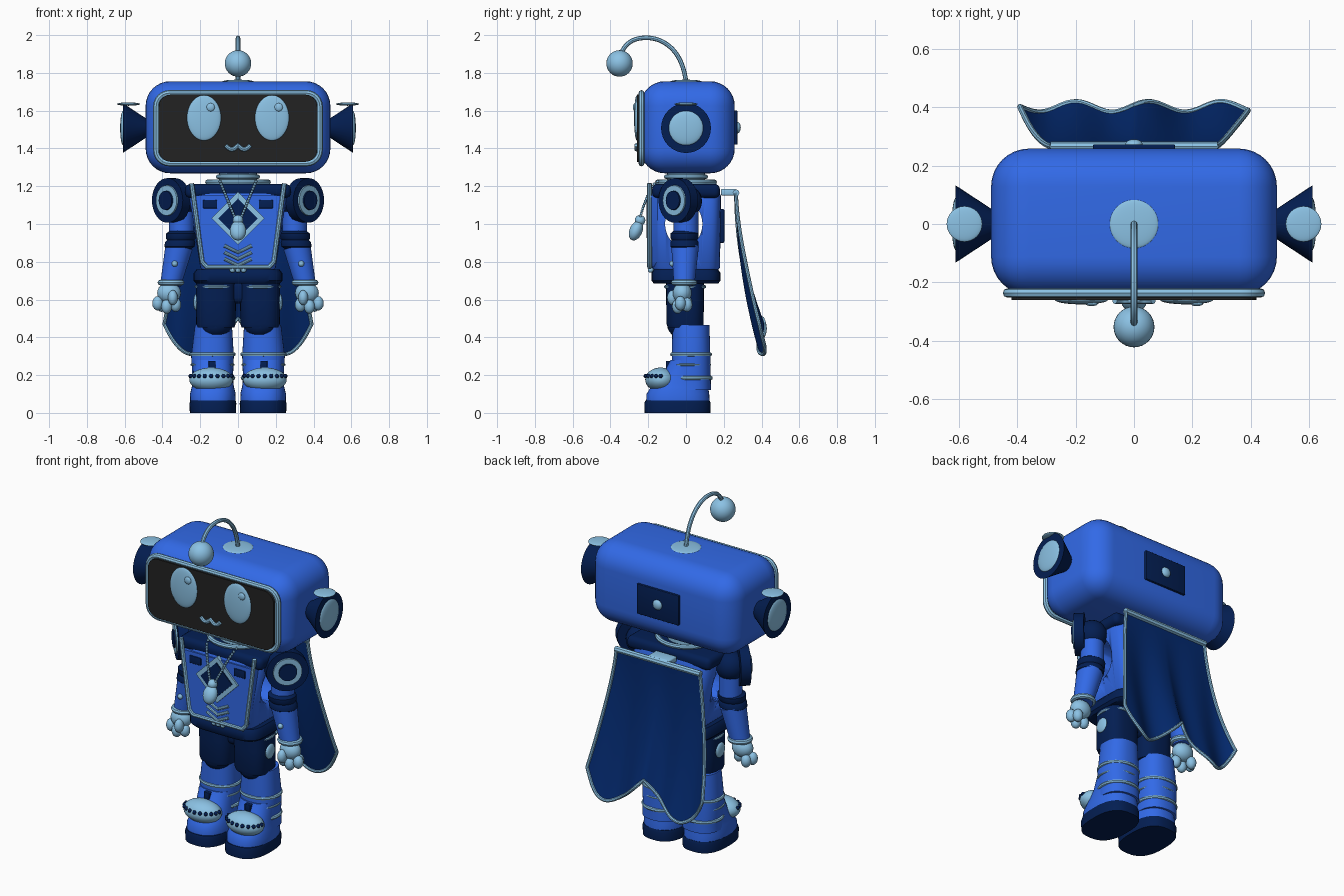
import bpy, bmesh, math
from mathutils import Matrix, Vector
from math import sin, cos, pi

cube = bpy.data.objects.get("Cube")
if cube:
    bpy.data.objects.remove(cube, do_unlink=True)


def material(name, r, g, b):
    m = bpy.data.materials.new(name)
    m.use_nodes = True
    m.diffuse_color = (r, g, b, 1)
    m.node_tree.nodes["Principled BSDF"].inputs["Base Color"].default_value = (r, g, b, 1)
    return m


BLUE = material("bright blue", .033, .15, .84)
NAVY = material("dark navy", .001, .013, .085)
CAPE = material("cape navy", .001, .022, .155)
LIGHT = material("pale blue", .26, .54, .78)
BLACK = material("screen black", .016, .016, .016)


def finish(ob, mat):
    ob.data.materials.clear()
    ob.data.materials.append(mat)
    bpy.ops.object.select_all(action='DESELECT')
    ob.select_set(True)
    bpy.context.view_layer.objects.active = ob
    bpy.ops.object.shade_smooth_by_angle(angle=math.radians(42))
    return ob


def make(name, bm, mat):
    bmesh.ops.recalc_face_normals(bm, faces=bm.faces)
    me = bpy.data.meshes.new(name)
    bm.to_mesh(me)
    bm.free()
    ob = bpy.data.objects.new(name, me)
    bpy.context.collection.objects.link(ob)
    return finish(ob, mat)


def box(name, c, size, mat, bevel=.01, seg=3):
    bm = bmesh.new()
    bmesh.ops.create_cube(bm, size=1, matrix=Matrix.Translation(c) @ Matrix.Diagonal((*size, 1)))
    bmesh.ops.bevel(bm, geom=bm.edges[:], offset=bevel, segments=seg, profile=.5, affect='EDGES')
    return make(name, bm, mat)


def ball(name, c, r, mat, seg=24, tilt=0):
    r = r if isinstance(r, tuple) else (r, r, r)
    bm = bmesh.new()
    m = Matrix.Translation(c) @ Matrix.Rotation(tilt, 4, 'X') @ Matrix.Diagonal((*r, 1))
    bmesh.ops.create_uvsphere(bm, u_segments=seg, v_segments=seg // 2, radius=1, matrix=m)
    return make(name, bm, mat)


def cone(name, a, b, ra, rb, mat):
    a, b = Vector(a), Vector(b)
    d = b - a
    m = Matrix.Translation((a + b) / 2) @ d.to_track_quat('Z', 'Y').to_matrix().to_4x4()
    bm = bmesh.new()
    bmesh.ops.create_cone(bm, cap_ends=True, segments=32, radius1=ra, radius2=rb, depth=d.length, matrix=m)
    return make(name, bm, mat)


def loft(name, sections, mat, p=2, n=40):
    # stacked superellipse rings: (cx, cy, z, rx, ry)
    bm = bmesh.new()
    rings = []
    for cx, cy, z, rx, ry in sections:
        ring = []
        for i in range(n):
            c, s = cos(2 * pi * i / n), sin(2 * pi * i / n)
            ring.append(bm.verts.new((cx + rx * math.copysign(abs(c) ** (2 / p), c),
                                      cy + ry * math.copysign(abs(s) ** (2 / p), s), z)))
        rings.append(ring)
    for lo, hi in zip(rings, rings[1:]):
        for i in range(n):
            bm.faces.new((lo[i], lo[(i + 1) % n], hi[(i + 1) % n], hi[i]))
    bm.faces.new(rings[0])
    bm.faces.new(rings[-1])
    return make(name, bm, mat)


def plate(name, pts, y0, y1, mat):
    # outline in x, z extruded along y
    bm = bmesh.new()
    f = bm.faces.new([bm.verts.new((x, y0, z)) for x, z in pts])
    new = bmesh.ops.extrude_face_region(bm, geom=[f])["geom"]
    bmesh.ops.translate(bm, vec=(0, y1 - y0, 0), verts=[v for v in new if isinstance(v, bmesh.types.BMVert)])
    return make(name, bm, mat)


def tube(name, pts, r, mat, closed=False, smooth=False):
    cu = bpy.data.curves.new(name, 'CURVE')
    cu.dimensions = '3D'
    cu.bevel_depth, cu.bevel_resolution, cu.use_fill_caps = r, 2, True
    sp = cu.splines.new('NURBS' if smooth else 'POLY')
    sp.points.add(len(pts) - 1)
    for q, co in zip(sp.points, pts):
        q.co = (*co, 1)
    sp.use_cyclic_u = closed
    if smooth:
        sp.use_endpoint_u, sp.order_u = True, 4
    ob = bpy.data.objects.new(name, cu)
    bpy.context.collection.objects.link(ob)
    bpy.ops.object.select_all(action='DESELECT')
    ob.select_set(True)
    bpy.context.view_layer.objects.active = ob
    bpy.ops.object.convert(target='MESH')
    return finish(bpy.context.view_layer.objects.active, mat)


def ring(name, c, rx, ry, r, mat):
    tube(name, [(c[0] + rx * cos(i * pi / 20), c[1] + ry * sin(i * pi / 20), c[2]) for i in range(40)], r, mat, True)


def round_rect(w, h, r, cz):
    return [(sx * (w - r) + r * cos(a0 + k * pi / 12), cz + sz * (h - r) + r * sin(a0 + k * pi / 12))
            for sx, sz, a0 in ((1, 1, 0), (-1, 1, pi / 2), (-1, -1, pi), (1, -1, 1.5 * pi)) for k in range(7)]


# Head, screen and face
box("head", (0, .008, 1.512), (.978, .50, .487), BLUE, .13, 8)
plate("face_screen", round_rect(.42, .178, .065, 1.507), -.260, -.2, BLACK)
tube("screen_frame", [(x, -.236, z) for x, z in round_rect(.433, .186, .07, 1.507)], .016, LIGHT, True)
tube("mouth", [(i * .0066, -.262, 1.417 - .022 * abs(sin(pi * i / 10))) for i in range(-10, 11)], .0115, LIGHT)
box("head_back_panel", (0, .262, 1.51), (.28, .02, .18), NAVY, .004)
ball("head_back_knob", (0, .272, 1.51), (.03, .018, .03), LIGHT)

# Antenna
ball("antenna_base", (0, 0, 1.754), (.084, .084, .010), LIGHT, 32)
tube("antenna_rod", [(0, 0, 1.755), (0, -.015, 1.86), (0, -.09, 1.968), (0, -.23, 2.0),
                     (0, -.33, 1.96), (0, -.355, 1.87)], .012, LIGHT, smooth=True)
ball("antenna_ball", (0, -.352, 1.85), .07, LIGHT, 32)

# Neck and collar
cone("neck", (0, 0, 1.19), (0, 0, 1.29), .10, .10, LIGHT)
ring("neck_ring", (0, 0, 1.25), .105, .105, .012, LIGHT)
ring("collar", (0, 0, 1.222), .16, .15, .014, LIGHT)

# Torso with an oval opening through the sides
torso = loft("torso", [(0, 0, .75, .185, .165), (0, 0, .77, .20, .18), (0, 0, 1.15, .26, .185),
                       (0, 0, 1.18, .245, .17)], BLUE, 6, 64)
cutter = ball("torso_cutter", (0, -.012, 1.0), (2, .10, .12), BLUE, 32)
cutter.hide_render = True
mod = torso.modifiers.new("opening", 'BOOLEAN')
mod.operation, mod.object, mod.solver = 'DIFFERENCE', cutter, 'EXACT'
bpy.context.view_layer.objects.active = torso
bpy.ops.object.modifier_apply(modifier="opening")
bpy.data.objects.remove(cutter, do_unlink=True)
box("shoulder_yoke", (0, 0, 1.175), (.56, .36, .075), NAVY, .03, 4)
loft("waist", [(0, 0, .685, .22, .17), (0, 0, .70, .235, .183), (0, 0, .74, .235, .183), (0, 0, .76, .22, .17)], NAVY, 5)
box("pelvis", (0, -.005, .64), (.22, .12, .12), NAVY, .03)

# Chest details
rim = [(-.245, 1.215), (-.19, .80), (-.165, .772), (.165, .772), (.19, .80), (.245, 1.215)]
plate("chest_plate", [(x, min(z, 1.15)) for x, z in rim], -.193, -.15, BLUE)
tube("chest_rim", [(x, -.193, z) for x, z in rim], .0125, LIGHT)
for part, h, y, mat in (("diamond_frame", .14, -.203, LIGHT), ("diamond_inset", .105, -.209, NAVY)):
    plate(part, [(h, 1.03), (0, 1.03 + h), (-h, 1.03), (0, 1.03 - h)], y, -.18, mat)
for k in range(3):
    z = .885 - .035 * k
    tube(f"chevron_{k + 1}", [(-.072, -.193, z), (0, -.193, z - .035), (.072, -.193, z)], .009, LIGHT)
    ball(f"belt_bead_{k + 1}", (.03 * (k - 1), -.187, .757), .015, LIGHT, 12)
ball("pendant", (0, -.265, .965), (.043, .034, .055), LIGHT, 24, -.4)
ball("pendant_cap", (0, -.243, 1.02), .028, LIGHT, 16)

# Back panel and cape clasp
box("back_panel", (0, .188, .99), (.26, .03, .18), NAVY, .008)
box("cape_clasp", (0, .225, 1.168), (.14, .08, .035), LIGHT, .008)
tube("cape_bar", [(-.285, .265, 1.165), (.285, .265, 1.165)], .018, LIGHT)


def cape_point(u, v):
    a = abs(u)
    hem = .31 + (.19 * (1 - a / .62) ** 1.4 if a < .62 else .16 * ((a - .62) / .38) ** 2)
    x = u * (.28 + .11 * v ** 1.2)
    return (x, .265 + .135 * v ** 1.8 + .018 * v * cos(8 * pi * (x - .05)), 1.165 + (hem - 1.165) * v)


N, M = 48, 24
bm = bmesh.new()
grid = [[bm.verts.new(cape_point(2 * i / N - 1, j / M)) for i in range(N + 1)] for j in range(M + 1)]
for j in range(M):
    for i in range(N):
        bm.faces.new((grid[j][i], grid[j][i + 1], grid[j + 1][i + 1], grid[j + 1][i]))
bmesh.ops.solidify(bm, geom=bm.faces[:], thickness=.008)
make("cape", bm, CAPE)
edge = [(-1, j / M) for j in range(M)] + [(2 * i / N - 1, 1) for i in range(N)] + [(1, 1 - j / M) for j in range(M + 1)]
tube("cape_trim", [cape_point(u, v) for u, v in edge], .010, LIGHT)

# Paired parts
for s, side in ((1, "left"), (-1, "right")):
    # Eyes and ears
    ball(side + "_eye", (s * .18, -.260, 1.562), (.09, .015, .12), LIGHT, 40)
    ball(side + "_eye_highlight", (s * .18 + .035, -.272, 1.618), (.022, .009, .022), LIGHT, 16)
    cone(side + "_ear", (s * .47, 0, 1.508), (s * .61, 0, 1.508), .04, .132, NAVY)
    ball(side + "_ear_cap", (s * .608, 0, 1.508), (.016, .092, .092), LIGHT, 32)
    ball(side + "_ear_top", (s * .58, 0, 1.635), (.061, .061, .009), LIGHT, 32)

    # Shoulder pad turned outward and forward
    c, d = Vector((s * .358, -.045, 1.125)), Vector((s * .72, -.69, 0))
    ball(side + "_shoulder", (s * .30, 0, 1.12), .085, NAVY)
    cone(side + "_shoulder_pad", c - d * .035, c + d * .022, .118, .118, NAVY)
    cone(side + "_pad_ring", c, c + d * .03, .085, .08, LIGHT)
    cone(side + "_pad_center", c, c + d * .038, .056, .05, NAVY)

    # Arm and hand
    cone(side + "_upper_arm", (s * .30, 0, 1.12), (s * .30, 0, .93), .065, .065, BLUE)
    loft(side + "_elbow", [(s * x, -.008, z, r, r * .93) for x, z, r in
                           ((.30, .965, .06), (.30, .95, .08), (.302, .925, .08), (.304, .915, .072),
                            (.306, .905, .08), (.31, .88, .08), (.312, .865, .06))], NAVY)
    cone(side + "_forearm", (s * .312, -.005, .88), (s * .357, -.01, .68), .073, .055, BLUE)
    ring(side + "_wrist_ring", (s * .355, -.01, .69), .056, .054, .015, LIGHT)
    ball(side + "_arm_stud", (s * .335, -.072, .79), .016, LIGHT, 12)
    ball(side + "_palm", (s * .365, -.02, .635), (.063, .05, .055), LIGHT)
    for k, (x, y, z) in enumerate(((.425, -.03, .58), (.378, -.045, .563), (.33, -.035, .573), (.405, .005, .573))):
        ball(f"{side}_finger_{k + 1}", (s * x, y, z), (.029, .029, .038), LIGHT, 16)
    ball(side + "_thumb", (s * .345, -.07, .61), (.026, .03, .04), LIGHT, 16)

    # Leg
    loft(side + "_thigh", [(s * .117, -.005, z, rx, ry) for z, rx, ry in
                           ((.452, .098, .092), (.47, .104, .098), (.60, .106, .1), (.70, .106, .1))], NAVY, 2.8)
    ring(side + "_thigh_ring", (s * .117, -.005, .668), .104, .103, .009, LIGHT)
    ball(side + "_hip_disc", (s * .222, -.01, .585), (.014, .042, .044), LIGHT)
    ball(side + "_knee", (s * .118, -.015, .465), (.085, .085, .07), NAVY)
    loft(side + "_shin", [(s * .13, .026, .465, .098, .098), (s * .135, .027, .30, .113, .102),
                          (s * .134, .027, .20, .108, .104), (s * .133, .027, .12, .112, .105)], BLUE, 2.3)
    ring(side + "_shin_ring", (s * .135, .027, .31), .112, .1, .011, LIGHT)
    ring(side + "_ankle_ring", (s * .134, .027, .185), .109, .104, .011, LIGHT)
    ring(side + "_lace", (s * .135, .019, .255), .111, .108, .006, LIGHT)
    box(side + "_lace_tab", (s * .137, -.092, .255), (.038, .03, .042), NAVY, .004)

    # Shoe with puff and beads
    loft(side + "_shoe", [(s * .133, -.043, .06, .12, .168), (s * .133, -.043, .10, .121, .166),
                          (s * .133, -.035, .135, .112, .152), (s * .134, -.005, .20, .104, .12),
                          (s * .135, .018, .28, .106, .10)], BLUE, 2.4)
    loft(side + "_sole", [(s * .133, -.045, 0, .122, .174), (s * .133, -.045, .05, .124, .176),
                          (s * .133, -.045, .066, .12, .17)], NAVY, 2.6)
    ball(side + "_puff", (s * .142, -.134, .176), (.116, .082, .064), LIGHT, 32)
    for k in range(11):
        a = pi * (1 + k / 10)
        ball(f"{side}_puff_bead_{k + 1}", (s * .142 + .11 * cos(a), -.134 + .079 * sin(a), .195), .0115, NAVY, 10)

    # Chest inset, chain and strap
    box(side + "_chest_slot", (s * .148, -.194, 1.105), (.075, .012, .045), NAVY, .004)
    for k in range(16):
        t = k / 15
        ball(f"{side}_chain_{k + 1}", (s * (.095 - .08 * t), -.15 - .095 * t ** .6, 1.225 - .195 * t), .008, LIGHT, 8)
